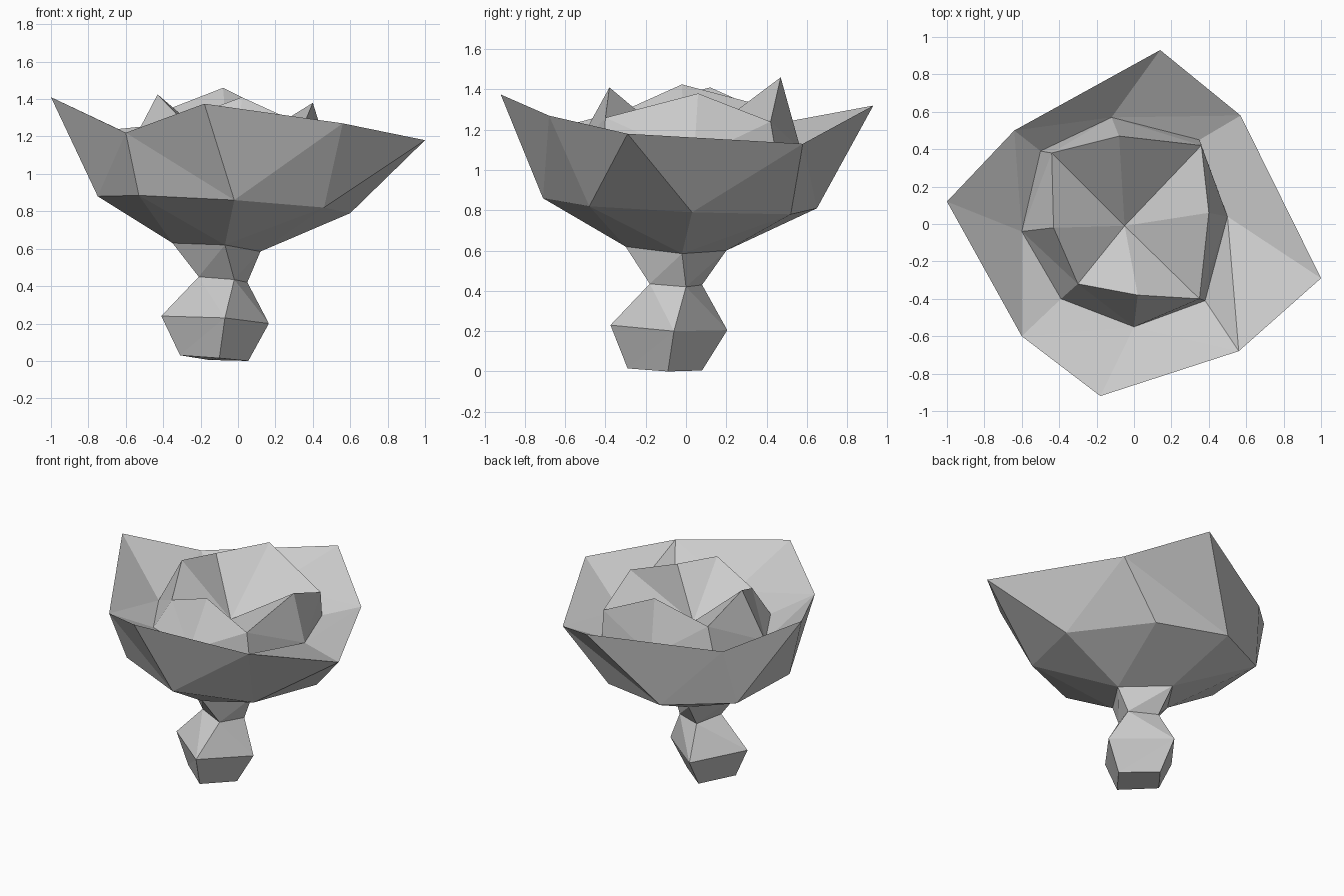
import bpy
import bmesh


def make_material(name, colour):
    material = bpy.data.materials.new(name)
    material.use_nodes = True
    material.diffuse_color = colour
    shader = material.node_tree.nodes["Principled BSDF"]
    shader.inputs["Base Color"].default_value = colour
    return material


def loft(name, rings, rising, material, cap_bottom=False):
    """Skin a stack of rings with triangles.

    rising(layer, side) tells whether the diagonal of a panel climbs
    towards the next side. Repeated points share one vertex, so a ring
    can pinch to fewer corners or to a single point.
    """
    mesh = bpy.data.meshes.new(name)
    bm = bmesh.new()
    shared = {}

    def vertex(point):
        if point not in shared:
            shared[point] = bm.verts.new(point)
        return shared[point]

    def triangle(*corners):
        if len(set(corners)) == len(corners):
            bm.faces.new(corners)

    loops = [[vertex(point) for point in ring] for ring in rings]
    for layer, (low, high) in enumerate(zip(loops, loops[1:])):
        for side in range(len(low)):
            after = (side + 1) % len(low)
            a, b = low[side], low[after]
            c, d = high[after], high[side]
            if rising(layer, side):
                triangle(a, b, c)
                triangle(a, c, d)
            else:
                triangle(a, b, d)
                triangle(b, c, d)
    if cap_bottom:
        bm.faces.new(list(reversed(loops[0])))
    bm.to_mesh(mesh)
    bm.free()
    mesh.materials.append(material)
    part = bpy.data.objects.new(name, mesh)
    bpy.context.collection.objects.link(part)
    return part


default_cube = bpy.data.objects.get("Cube")
if default_cube:
    bpy.data.objects.remove(default_cube, do_unlink=True)

grey = make_material("light grey", (0.6, 0.6, 0.6, 1))

# Four-sided stem: foot, bulge, waist and collar (left, front, right, back corners)
foot = [(-.31, -.12, .03), (-.1, -.29, .015), (.055, -.09, 0), (-.155, .08, .005)]
bulge = [(-.41, -.11, .24), (-.07, -.375, .23), (.165, -.06, .2), (-.17, .205, .205)]
waist = [(-.21, -.1, .45), (-.02, -.18, .435), (.05, 0, .42), (-.14, .08, .43)]
collar = [(-.35, -.08, .63), (-.07, -.3, .62), (.12, -.02, .585), (-.16, .2, .6)]
loft("stem", [foot, bulge, waist, collar], lambda layer, side: layer != 1, grey,
     cap_bottom=True)

# Outer bowl: belly and uneven rim
belly = [(-.75, -.1, .88), (-.53, -.5, .885), (-.02, -.71, .86), (.46, -.48, .82),
         (.6, .03, .79), (.25, .52, .78), (-.25, .65, .81), (-.69, .41, .85)]
rim = [(-1, .12, 1.41), (-.6, -.6, 1.22), (-.18, -.92, 1.375), (.56, -.68, 1.27),
       (1, -.29, 1.18), (.57, .58, 1.13), (.14, .93, 1.32), (-.64, .5, 1.24)]

# Inner cup: valley where it meets the bowl, zigzag lip, pinched centre
valley_plan = [(-.6, -.04), (-.39, -.4), (0, -.55), (.38, -.41),
               (.5, .04), (.35, .45), (-.12, .57), (-.5, .39)]
valley = [(x, y, 1.1 - .04 * (x > .3)) for x, y in valley_plan]
lip = [(-.43, -.02, 1.425), (-.3, -.32, 1.29), (.02, -.38, 1.41), (.35, -.4, 1.26),
       (.4, .06, 1.38), (.36, .42, 1.24), (-.08, .47, 1.46), (-.44, .38, 1.32)]
centre = [(-.05, -.01, 1.1)] * len(lip)

# Each collar corner feeds two corners of the bowl
collar_pairs = [corner for corner in collar for _ in range(2)]


def bowl_diagonal(layer, side):
    return layer == 1 and side not in (1, 5)


def cup_diagonal(layer, side):
    even = side % 2 == 0
    return even if layer == 1 else not even


loft("outer_bowl", [collar_pairs, belly, rim], bowl_diagonal, grey)
loft("inner_cup", [rim, valley, lip, centre], cup_diagonal, grey)
